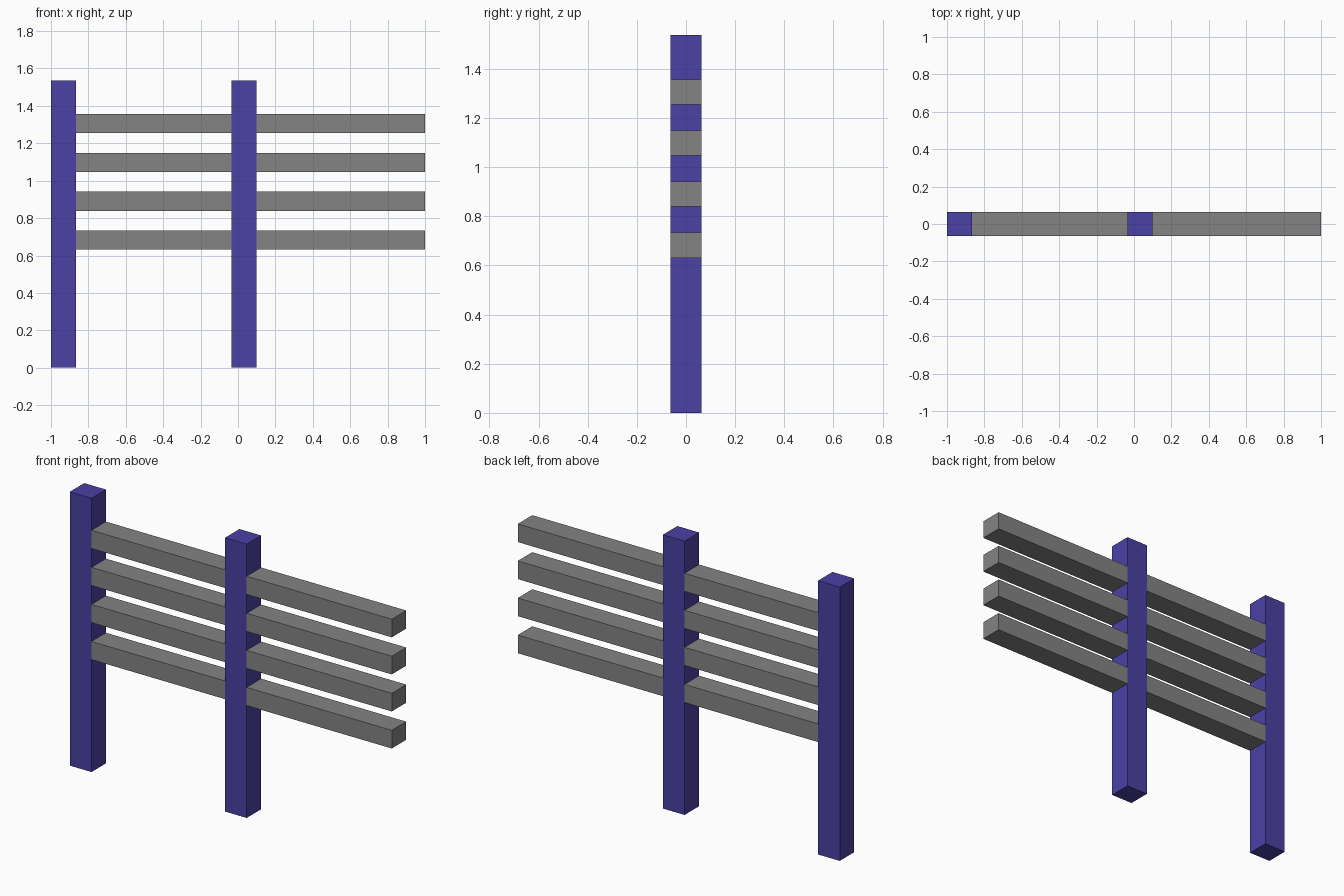
import bpy

if "Cube" in bpy.data.objects:
    bpy.data.objects.remove(bpy.data.objects["Cube"])


def material(name, rgb):
    m = bpy.data.materials.new(name)
    m.diffuse_color = (*rgb, 1.0)
    m.use_nodes = True
    m.node_tree.nodes["Principled BSDF"].inputs["Base Color"].default_value = m.diffuse_color
    return m


blue = material("post_blue", (0.07, 0.052, 0.37))
grey = material("rail_grey", (0.23, 0.23, 0.23))
HALF_DEPTH = 0.064


def box(name, x0, x1, z0, z1, mat):
    """Square-edged timber spanning the fence depth."""
    bpy.ops.mesh.primitive_cube_add(size=1)
    ob = bpy.context.object
    ob.name = name
    ob.location = ((x0 + x1) / 2, 0, (z0 + z1) / 2)
    ob.scale = (x1 - x0, 2 * HALF_DEPTH, z1 - z0)
    bpy.ops.object.transform_apply(location=True, rotation=False, scale=True)
    ob.data.materials.append(mat)


# Upright posts
posts = [("end_post", -1.0, -0.865), ("middle_post", -0.036, 0.099)]
for name, x0, x1 in posts:
    box(name, x0, x1, 0.0, 1.537, blue)

# Four rails, each in two lengths butting against the posts
for i in range(4):
    z = 0.631 + i * 0.208
    box(f"left_rail_{i + 1}", -0.865, -0.036, z, z + 0.102, grey)
    box(f"right_rail_{i + 1}", 0.099, 1.0, z, z + 0.102, grey)
